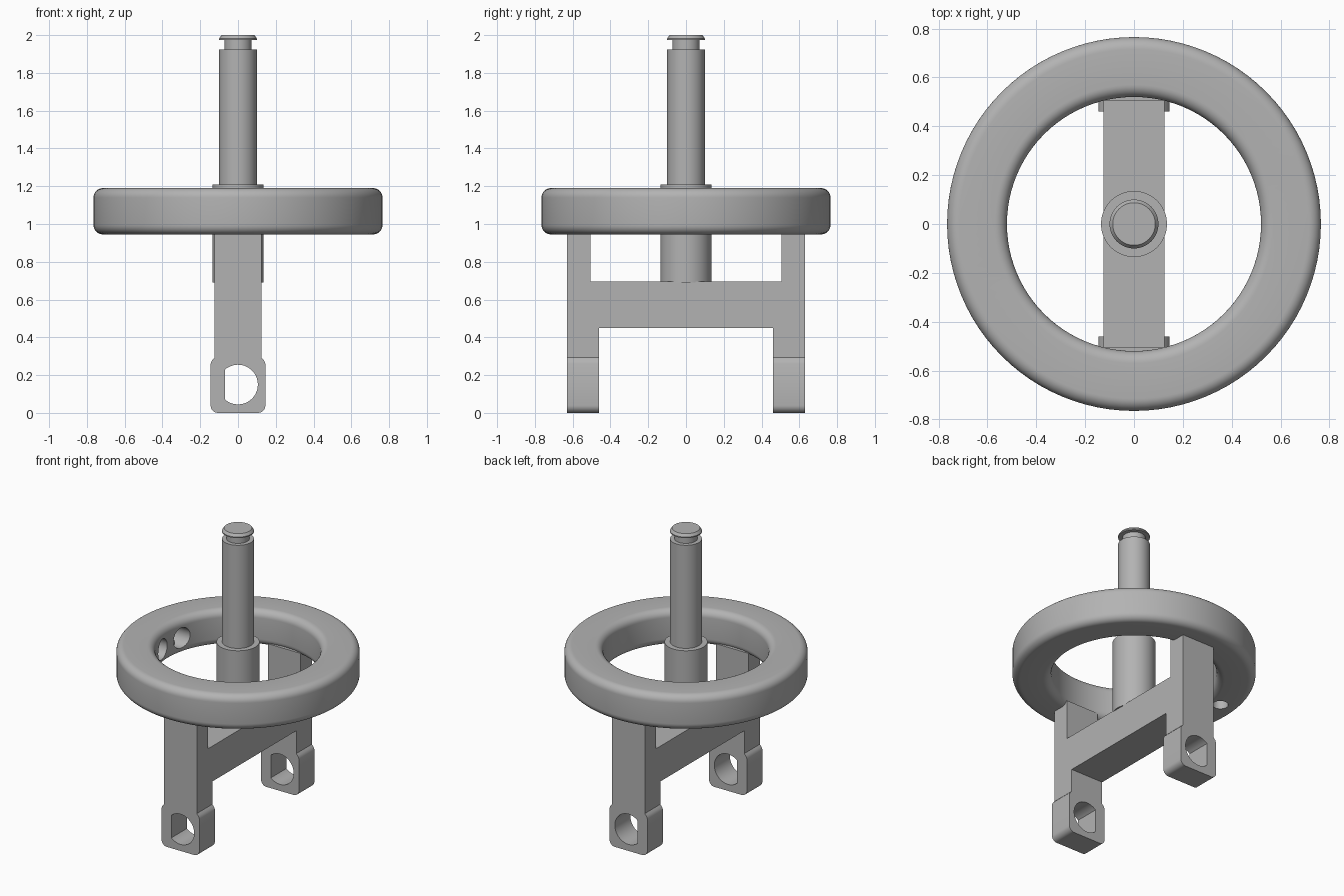
import bpy, bmesh, math
from mathutils import Vector, Matrix

cube = bpy.data.objects.get("Cube")
if cube:
    bpy.data.objects.remove(cube, do_unlink=True)

grey = bpy.data.materials.new("plain_grey")
grey.use_nodes = True
grey.diffuse_color = (0.45, 0.45, 0.45, 1)
grey.node_tree.nodes["Principled BSDF"].inputs["Base Color"].default_value = (0.45, 0.45, 0.45, 1)


def finish(name, bm):
    bmesh.ops.remove_doubles(bm, verts=bm.verts, dist=1e-5)
    bmesh.ops.recalc_face_normals(bm, faces=bm.faces)
    mesh = bpy.data.meshes.new(name)
    bm.to_mesh(mesh)
    bm.free()
    mesh.materials.append(grey)
    obj = bpy.data.objects.new(name, mesh)
    bpy.context.collection.objects.link(obj)
    return obj


def lathe(name, profile, closed, steps=96):
    """Spin (radius, z) points about the z axis."""
    bm = bmesh.new()
    vs = [bm.verts.new((r, 0, z)) for r, z in profile]
    pairs = list(zip(vs, vs[1:])) + ([(vs[-1], vs[0])] if closed else [])
    edges = [bm.edges.new(p) for p in pairs]
    bmesh.ops.spin(bm, geom=vs + edges, cent=(0, 0, 0), axis=(0, 0, 1),
                   angle=math.tau, steps=steps, use_merge=True)
    return finish(name, bm)


def prism(name, points, direction):
    """Extrude a closed polygon of 3D points along a vector."""
    bm = bmesh.new()
    face = bm.faces.new([bm.verts.new(p) for p in points])
    ext = bmesh.ops.extrude_face_region(bm, geom=[face], use_keep_orig=True)
    moved = [g for g in ext["geom"] if isinstance(g, bmesh.types.BMVert)]
    bmesh.ops.translate(bm, verts=moved, vec=direction)
    return finish(name, bm)


def cylinder(name, radius, start, end):
    a, b = Vector(start), Vector(end)
    bm = bmesh.new()
    turn = (b - a).to_track_quat("Z", "Y").to_matrix().to_4x4()
    bmesh.ops.create_cone(bm, cap_ends=True, segments=32, radius1=radius, radius2=radius,
                          depth=(b - a).length, matrix=Matrix.Translation((a + b) / 2) @ turn)
    return finish(name, bm)


def boolean(obj, other, operation):
    """Apply a boolean and discard the second object."""
    mod = obj.modifiers.new("boolean", "BOOLEAN")
    mod.operation, mod.solver, mod.object = operation, "EXACT", other
    bpy.context.view_layer.objects.active = obj
    bpy.ops.object.modifier_apply(modifier=mod.name)
    bpy.data.objects.remove(other, do_unlink=True)


def arc(cx, cz, radius, a0, a1, n=8):
    return [(cx + radius * math.cos(math.radians(a0 + (a1 - a0) * i / n)),
             cz + radius * math.sin(math.radians(a0 + (a1 - a0) * i / n))) for i in range(n + 1)]


# Rounded ring
R_IN, R_OUT, Z0, Z1, F = 0.52, 0.765, 0.945, 1.19, 0.05
ring_profile = (arc(R_OUT - F, Z0 + F, F, -90, 0) + arc(R_OUT - F, Z1 - F, F, 0, 90)
                + arc(R_IN + F, Z1 - F, F, 90, 180) + arc(R_IN + F, Z0 + F, F, 180, 270))
ring = lathe("ring", ring_profile, True)

# Blind holes in the ring: two from the inside, two from below
for side in (-1, 1):
    y = 0.105 * side
    boolean(ring, cylinder("side_drill", 0.07, (-0.4, y, 1.06), (-0.64, y, 1.06)), "DIFFERENCE")
    boolean(ring, cylinder("bottom_drill", 0.05, (-0.62, y, 0.9), (-0.62, y, 1.06)), "DIFFERENCE")

# Sleeve, shaft, groove and chamfered cap
shaft = lathe("shaft_and_sleeve", [
    (0, 0.69), (0.135, 0.69), (0.135, 1.21), (0.1, 1.21), (0.1, 1.925), (0.072, 1.925),
    (0.072, 1.975), (0.1, 1.975), (0.1, 1.982), (0.087, 2.0), (0, 2.0)], False, 64)

# H-shaped fork: one side outline mirrored in y
half = [(0.46, 0.45), (0.46, 0.25), (0.63, 0.25), (0.63, 0.97), (0.505, 0.97), (0.505, 0.695)]
outline = half + [(-y, z) for y, z in reversed(half)]
fork = prism("fork", [(-0.125, y, z) for y, z in outline], (0.25, 0, 0))

# Widened feet with rounded lower corners and sloped shoulders
right = arc(0.105, 0.04, 0.04, -90, 0) + [(0.145, 0.26), (0.138, 0.278), (0.125, 0.292)]
foot = right + [(-x, z) for x, z in reversed(right)]
for start in (-0.63, 0.46):
    boolean(fork, prism("foot", [(x, start, z) for x, z in foot], (0, 0.17, 0)), "UNION")

# D-shaped bore through both feet
limit = math.degrees(math.acos(-0.07 / 0.105))
bore = prism("bore", [(x, -0.7, z) for x, z in arc(0, 0.15, 0.105, -limit, limit, 40)], (0, 1.4, 0))
boolean(fork, bore, "DIFFERENCE")

# Smooth shading with sharp edges
for obj in (ring, shaft, fork):
    bpy.ops.object.select_all(action="DESELECT")
    obj.select_set(True)
    bpy.context.view_layer.objects.active = obj
    bpy.ops.object.shade_smooth_by_angle(angle=math.radians(30))
